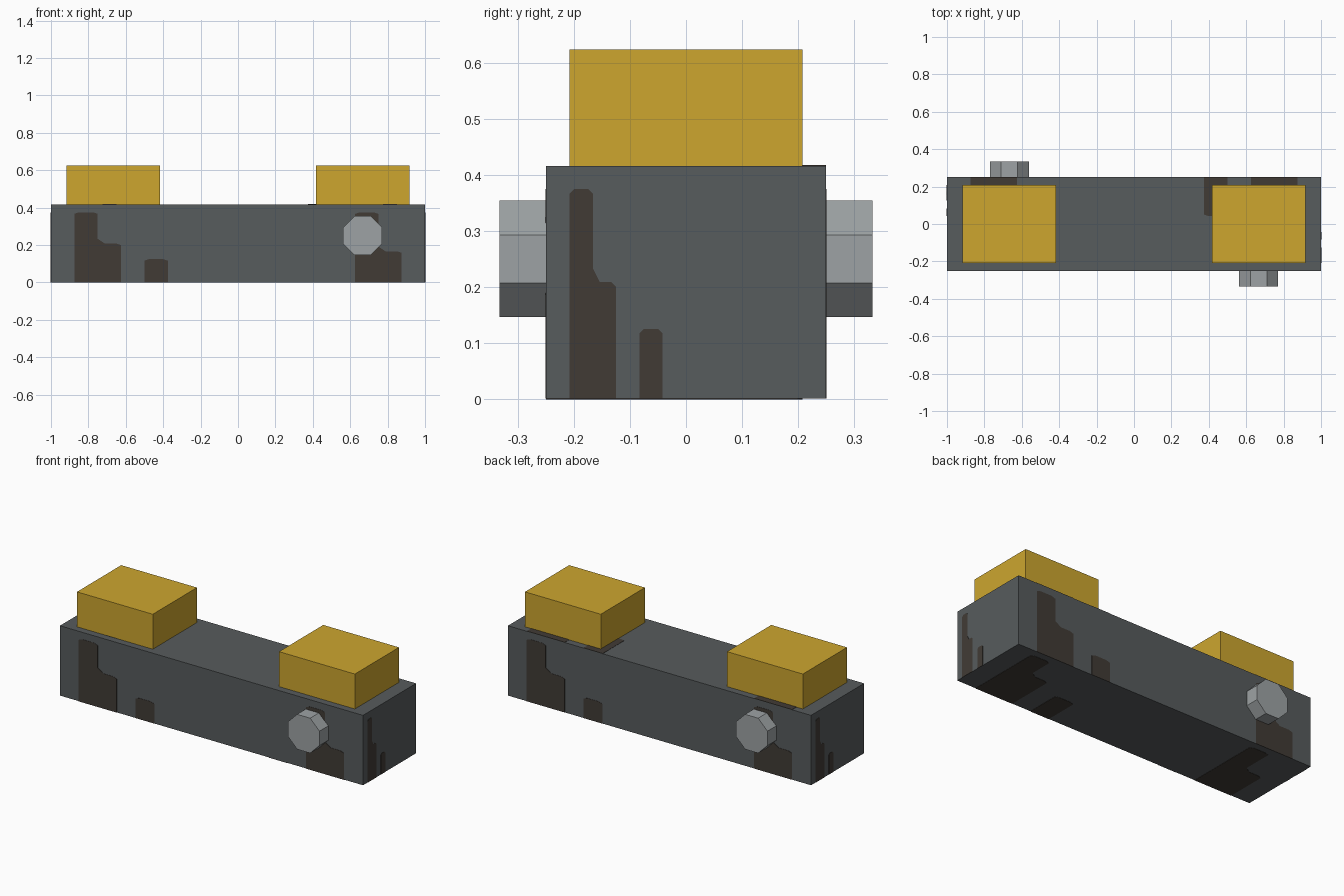
import bpy, bmesh, math
from mathutils import Vector

cube = bpy.data.objects.get("Cube")
if cube:
    bpy.data.objects.remove(cube, do_unlink=True)


def material(name, rgb):
    m = bpy.data.materials.new(name)
    m.use_nodes = True
    m.diffuse_color = (*rgb, 1)
    m.node_tree.nodes["Principled BSDF"].inputs["Base Color"].default_value = (*rgb, 1)
    return m


slate = material("slate_grey", (0.095, 0.106, 0.109))
grime = material("grime_brown", (0.053, 0.044, 0.036))
yellow = material("mustard_yellow", (0.61, 0.38, 0.028))
steel = material("bolt_steel", (0.34, 0.364, 0.373))


def finish(name, bm, mat):
    bmesh.ops.recalc_face_normals(bm, faces=bm.faces[:])
    mesh = bpy.data.meshes.new(name)
    bm.to_mesh(mesh)
    bm.free()
    mesh.materials.append(mat)
    obj = bpy.data.objects.new(name, mesh)
    bpy.context.collection.objects.link(obj)
    return obj


def box(name, center, size, mat):
    bm = bmesh.new()
    bmesh.ops.create_cube(bm, size=1)
    bmesh.ops.scale(bm, vec=size, verts=bm.verts[:])
    obj = finish(name, bm, mat)
    obj.location = center
    return obj


PX = 1 / 24                      # one cell of the model's unit grid
L, W, H = 2.0, 12 * PX, 10 * PX  # body size

# Main beam and the two blocks on top
box("body", (0, 0, H / 2), (L, W, H), slate)
for side, x in (("right", -2 / 3), ("left", 2 / 3)):
    box(side + "_block", (x, 0, H + 2.5 * PX), (12 * PX, W - 2 * PX, 5 * PX), yellow)

# Eight-sided bolts, one on the front and one on the back
for name, s in (("front_bolt", 1), ("back_bolt", -1)):
    bm = bmesh.new()
    r = 2.5 * PX / math.cos(math.pi / 8)
    bmesh.ops.create_cone(bm, cap_ends=True, segments=8, radius1=r, radius2=r, depth=2 * PX)
    lo = finish(name, bm, steel)
    lo.rotation_euler = (math.pi / 2, math.radians(0), 0)
    # turn the octagon so that flats face up, down and sideways
    if abs(max(v.co.x for v in lo.data.vertices) - r) < 0.001:
        lo.rotation_euler.y = math.pi / 8
    lo.location = (s * 2 / 3, -s * (W / 2 + PX), 6 * PX)


def stain_outline(col, tall, low=0):
    """Outline of one grime patch in cells, with softened corners."""
    c = 0.2
    pts = [(col, 0), (col, tall - c), (col + c, tall), (col + 1 - c, tall), (col + 1, tall - c)]
    if low:
        pts += [(col + 1, low + 0.6), (col + 1.3, low),
                (col + 2 - c, low), (col + 2, low - c), (col + 2, 0)]
    else:
        pts += [(col + 1, 0)]
    return pts


STAINS = ((1, 9, 5), (4, 3), (13, 9, 4))
X, Y, Z = Vector((1, 0, 0)), Vector((0, 1, 0)), Vector((0, 0, 1))
hx, hy = L / 2, W / 2

# Face name, lower-left corner, across axis, up axis, cell width, extra height
FACES = (
    ("front", (-hx, -hy, 0), X, Z, L / 16, 0),
    ("back", (hx, hy, 0), -X, Z, L / 16, 0),
    ("left", (hx, -hy, 0), Y, Z, PX, 0),
    ("right", (-hx, hy, 0), -Y, Z, PX, 0),
    ("top", (hx, hy, H), -X, -Y, L / 16, 2),
    ("bottom", (hx, -hy, 0), -X, Y, L / 16, 2),
)

# Grime patches as very thin plates on every face of the beam
for name, corner, across, up, cell, extra in FACES:
    bm = bmesh.new()
    normal = across.cross(up)
    width = L if cell > PX else W
    for col, *heights in STAINS:
        if col * cell >= width:
            continue
        outline = stain_outline(col, *[h + extra for h in heights])
        base = [Vector(corner) + across * u * cell + up * v * PX for u, v in outline]
        face = bm.faces.new([bm.verts.new(p) for p in base])
        ext = bmesh.ops.extrude_face_region(bm, geom=[face])
        moved = [g for g in ext["geom"] if isinstance(g, bmesh.types.BMVert)]
        bmesh.ops.translate(bm, vec=normal * 0.0015, verts=moved)
    finish(name + "_grime", bm, grime)
